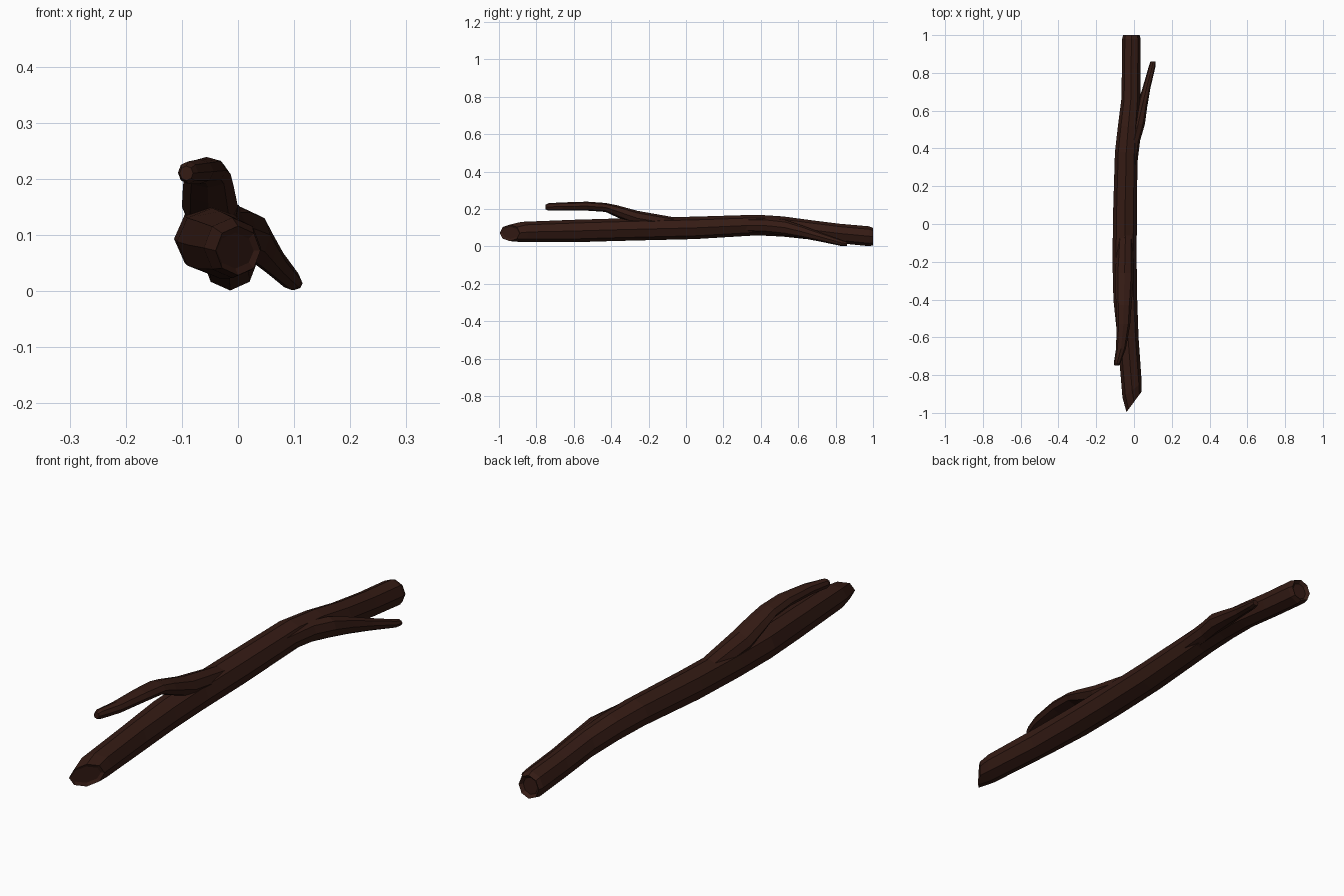
import bpy, bmesh, math

bark = bpy.data.materials.new("dark_bark")
bark.diffuse_color = (0.035, 0.011, 0.007, 1)
SIDES = 8


def tube(name, rings, hollow_start=0.0, hollow_end=0.0):
    """Loft 8-sided rings (y, x, z, rx, rz, skew of y along x) into a closed limb."""
    bm = bmesh.new()
    loops = []
    for y, cx, cz, rx, rz, skew in rings:
        loop = []
        for i in range(SIDES):
            a = 2 * math.pi * i / SIDES
            dx, dz = rx * math.cos(a), rz * math.sin(a)
            loop.append(bm.verts.new((cx + dx, y + skew * dx, cz + dz)))
        loops.append(loop)
    for a, b in zip(loops, loops[1:]):
        for i in range(SIDES):
            j = (i + 1) % SIDES
            bm.faces.new((a[i], a[j], b[j], b[i]))
    start = bm.faces.new(loops[0])
    end = bm.faces.new(loops[-1])
    bmesh.ops.recalc_face_normals(bm, faces=bm.faces)
    # slightly dished broken ends
    for cap, depth in ((start, hollow_start), (end, hollow_end)):
        if depth:
            bmesh.ops.inset_individual(bm, faces=[cap], thickness=0.012, depth=-depth)
    mesh = bpy.data.meshes.new(name)
    bm.to_mesh(mesh)
    bm.free()
    obj = bpy.data.objects.new(name, mesh)
    bpy.context.collection.objects.link(obj)
    mesh.materials.append(bark)
    return obj


# main limb, cut at a slant at the front
limb = tube("main_limb", [
    (-0.942, 0.000, 0.072, 0.040, 0.044, 1.35),
    (-0.880, -0.010, 0.077, 0.051, 0.054, 0.75),
    (-0.600, -0.032, 0.082, 0.056, 0.060, 0),
    (-0.400, -0.046, 0.088, 0.063, 0.060, 0),
    (-0.200, -0.050, 0.093, 0.064, 0.060, 0),
    (0.050, -0.048, 0.099, 0.063, 0.060, 0),
    (0.380, -0.041, 0.114, 0.060, 0.055, 0),
    (0.520, -0.030, 0.106, 0.055, 0.054, 0),
    (0.660, -0.017, 0.089, 0.050, 0.052, 0),
    (0.820, -0.015, 0.069, 0.049, 0.052, 0),
    (0.980, -0.014, 0.054, 0.049, 0.053, 0),
    (1.000, -0.014, 0.052, 0.044, 0.046, 0),
], 0.006, 0.012)

# upper twig, rising towards the front
upper = tube("upper_twig", [
    (-0.050, -0.045, 0.115, 0.040, 0.038, 0),
    (-0.260, -0.050, 0.150, 0.050, 0.040, 0),
    (-0.370, -0.053, 0.188, 0.045, 0.032, 0),
    (-0.430, -0.054, 0.208, 0.041, 0.024, 0),
    (-0.530, -0.056, 0.215, 0.036, 0.024, 0),
    (-0.660, -0.069, 0.213, 0.026, 0.022, 0),
    (-0.735, -0.089, 0.211, 0.018, 0.020, 0),
    (-0.750, -0.092, 0.210, 0.012, 0.013, 0),
])

# side twig, drooping to the ground at the back
side = tube("side_twig", [
    (0.300, -0.020, 0.113, 0.035, 0.038, 0),
    (0.440, 0.000, 0.110, 0.032, 0.042, 0),
    (0.530, 0.022, 0.100, 0.036, 0.042, 0),
    (0.620, 0.042, 0.078, 0.028, 0.034, 0),
    (0.720, 0.066, 0.050, 0.021, 0.025, 0),
    (0.830, 0.095, 0.019, 0.018, 0.017, 0),
    (0.860, 0.101, 0.014, 0.014, 0.012, 0),
])

# weld the twigs into the limb
bpy.context.view_layer.objects.active = limb
for twig in (upper, side):
    mod = limb.modifiers.new("weld", "BOOLEAN")
    mod.operation = "UNION"
    mod.solver = "EXACT"
    mod.object = twig
    bpy.ops.object.modifier_apply(modifier=mod.name)
    bpy.data.objects.remove(twig, do_unlink=True)
limb.name = "forked_branch"
